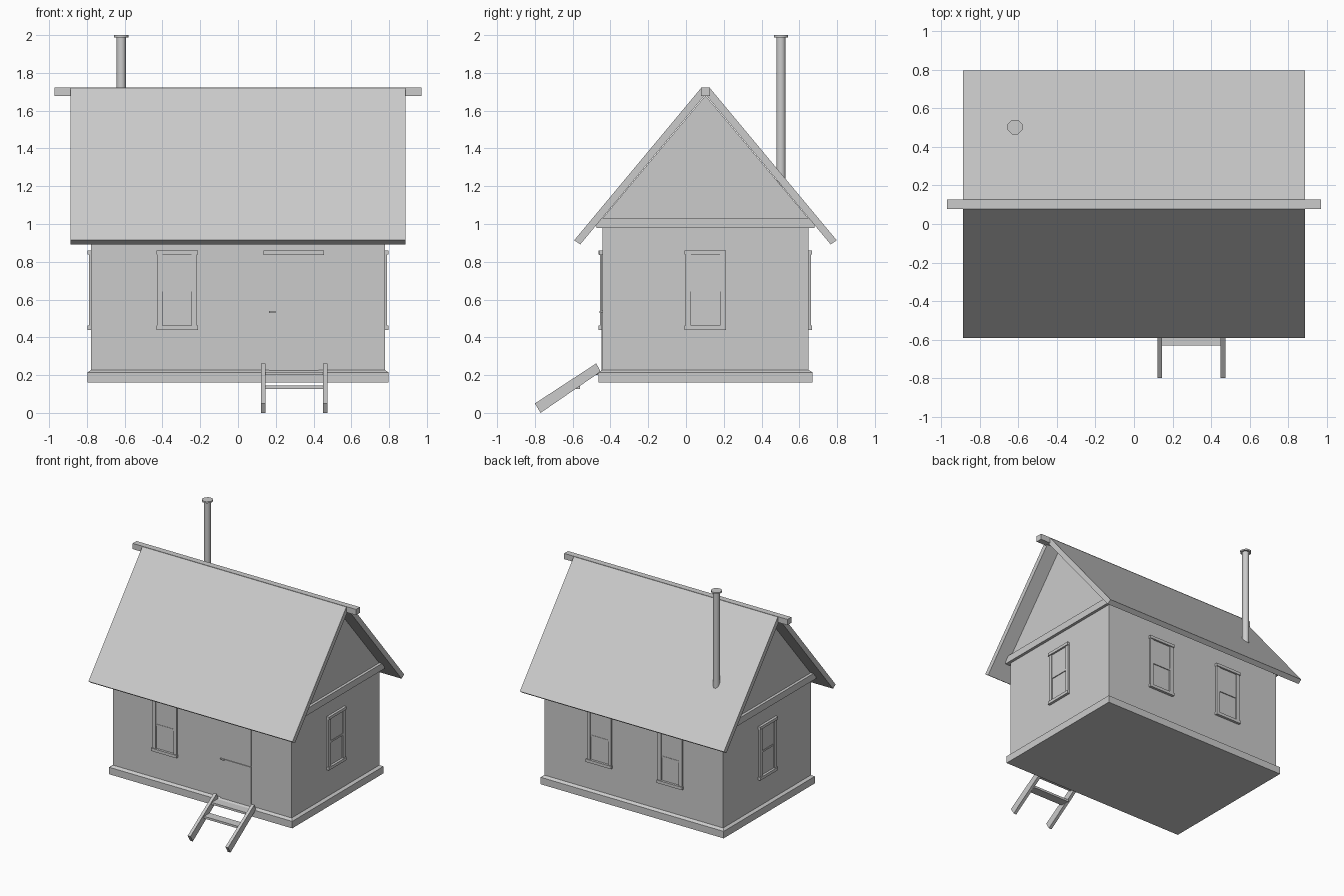
import bpy, bmesh
from math import pi
from mathutils import Matrix, Vector

if "Cube" in bpy.data.objects:
    bpy.data.objects.remove(bpy.data.objects["Cube"])

YC = 0.103            # ridge line of the house
HX, HY = 0.777, 0.545  # half sizes of the walls


def finish(name, bm):
    bmesh.ops.recalc_face_normals(bm, faces=bm.faces)
    me = bpy.data.meshes.new(name)
    bm.to_mesh(me)
    bm.free()
    ob = bpy.data.objects.new(name, me)
    bpy.context.collection.objects.link(ob)
    return ob


def add_box(bm, lo, hi):
    lo, hi = Vector(lo), Vector(hi)
    m = Matrix.Translation((lo + hi) / 2) @ Matrix.Diagonal((*(hi - lo), 1))
    return bmesh.ops.create_cube(bm, size=1, matrix=m)["verts"]


def box(name, lo, hi):
    bm = bmesh.new()
    add_box(bm, lo, hi)
    return finish(name, bm)


def extrude_x(name, profile, x0, x1):
    """Extrude a (y, z) profile along x."""
    bm = bmesh.new()
    face = bm.faces.new([bm.verts.new((x0, y, z)) for y, z in profile])
    new = bmesh.ops.extrude_face_region(bm, geom=[face])["geom"]
    moved = [v for v in new if isinstance(v, bmesh.types.BMVert)]
    bmesh.ops.translate(bm, verts=moved, vec=(x1 - x0, 0, 0))
    return finish(name, bm)


# Walls with gables
extrude_x("walls", [(YC - HY, 0.2), (YC + HY, 0.2), (YC + HY, 1.03),
                    (YC, 1.68), (YC - HY, 1.03)], -HX, HX)

# Base board with sloped top edge
bm = bmesh.new()
verts = add_box(bm, (-0.797, YC - 0.567, 0.16), (0.797, YC + 0.567, 0.215))
top = next(f for f in bm.faces if f.normal.z > 0.9)
r = bmesh.ops.extrude_face_region(bm, geom=[top])["geom"]
for v in (g for g in r if isinstance(g, bmesh.types.BMVert)):
    v.co = (HX if v.co.x > 0 else -HX, YC + (HY if v.co.y > YC else -HY), 0.228)
bmesh.ops.delete(bm, geom=[top], context='FACES_ONLY')
finish("base", bm)

# Beams across the gables
for side, s in (("left", -1), ("right", 1)):
    a, b = sorted((s * (HX - 0.02), s * (HX + 0.022)))
    box(side + "_gable_beam", (a, YC - 0.577, 0.98), (b, YC + 0.577, 1.033))

# Roof slabs and ridge beam
for side, s in (("front", -1), ("back", 1)):
    prof = [(0.695, 0.914), (0.663, 0.892), (0.0, 1.686), (0.0, 1.70), (0.024, 1.719)]
    extrude_x(side + "_roof", [(YC + s * y, z) for y, z in prof], -0.888, 0.888)
box("ridge_beam", (-0.972, YC - 0.024, 1.677), (0.972, YC + 0.024, 1.722))


# Stove pipe and cap
def cylinder(name, x, y, z0, z1, rad):
    bm = bmesh.new()
    bmesh.ops.create_cone(
        bm, cap_ends=True, segments=8, radius1=rad, radius2=rad, depth=z1 - z0,
        matrix=Matrix.Translation((x, y, (z0 + z1) / 2)) @ Matrix.Rotation(pi / 8, 4, 'Z'))
    ob = finish(name, bm)
    with bpy.context.temp_override(object=ob, active_object=ob, selected_objects=[ob],
                                   selected_editable_objects=[ob]):
        bpy.ops.object.shade_smooth_by_angle(angle=1.0)


cylinder("stove_pipe", -0.618, 0.503, 1.2, 1.99, 0.026)
cylinder("pipe_cap", -0.618, 0.503, 1.988, 2.0, 0.041)


# Windows: built facing -y around the origin, then turned onto each wall
def window(name, x, y, turn):
    bm = bmesh.new()
    for s in (-1, 1):
        a, b = sorted((s * 0.077, s * 0.106))
        add_box(bm, (a, -0.013, 0.45), (b, 0.01, 0.85))        # casing
    add_box(bm, (-0.11, -0.02, 0.838), (0.11, 0.01, 0.86))     # head
    add_box(bm, (-0.11, -0.02, 0.44), (0.11, 0.01, 0.463))     # sill
    add_box(bm, (-0.077, -0.006, 0.65), (0.077, 0.01, 0.838))  # upper sash
    add_box(bm, (-0.077, -0.002, 0.463), (0.077, 0.01, 0.65))  # lower sash
    add_box(bm, (-0.077, -0.009, 0.643), (0.077, 0.01, 0.657))  # meeting rail
    bm.transform(Matrix.Translation((x, y, 0)) @ Matrix.Rotation(turn, 4, 'Z'))
    finish(name, bm)


window("front_window", -0.322, YC - HY, 0)
window("back_window_a", -0.322, YC + HY, pi)
window("back_window_b", 0.295, YC + HY, pi)
window("right_window", HX, YC, pi / 2)
window("left_window", -HX, YC, -pi / 2)

# Split door with lintel and handle
DX, FY = 0.295, YC - HY
box("door_lower", (DX - 0.132, FY - 0.006, 0.22), (DX + 0.132, FY + 0.01, 0.535))
box("door_upper", (DX - 0.132, FY - 0.006, 0.539), (DX + 0.132, FY + 0.01, 0.838))
box("door_lintel", (DX - 0.16, FY - 0.018, 0.835), (DX + 0.16, FY + 0.01, 0.86))
box("door_handle", (0.163, FY - 0.016, 0.529), (0.198, FY, 0.539))

# Entry steps: two sloped rails and two treads
rail = [(-0.8, 0.05), (-0.77, 0.0), (-0.452, 0.218), (-0.475, 0.262)]
for side, s in (("left", -1), ("right", 1)):
    x = DX + 0.003 + s * 0.164
    extrude_x(side + "_step_rail", rail, x - 0.012, x + 0.012)
for i, (y, z) in enumerate(((-0.63, 0.127), (-0.535, 0.2))):
    box(f"step_tread_{i + 1}", (DX - 0.155, y, z), (DX + 0.16, y + 0.07, z + 0.017))
